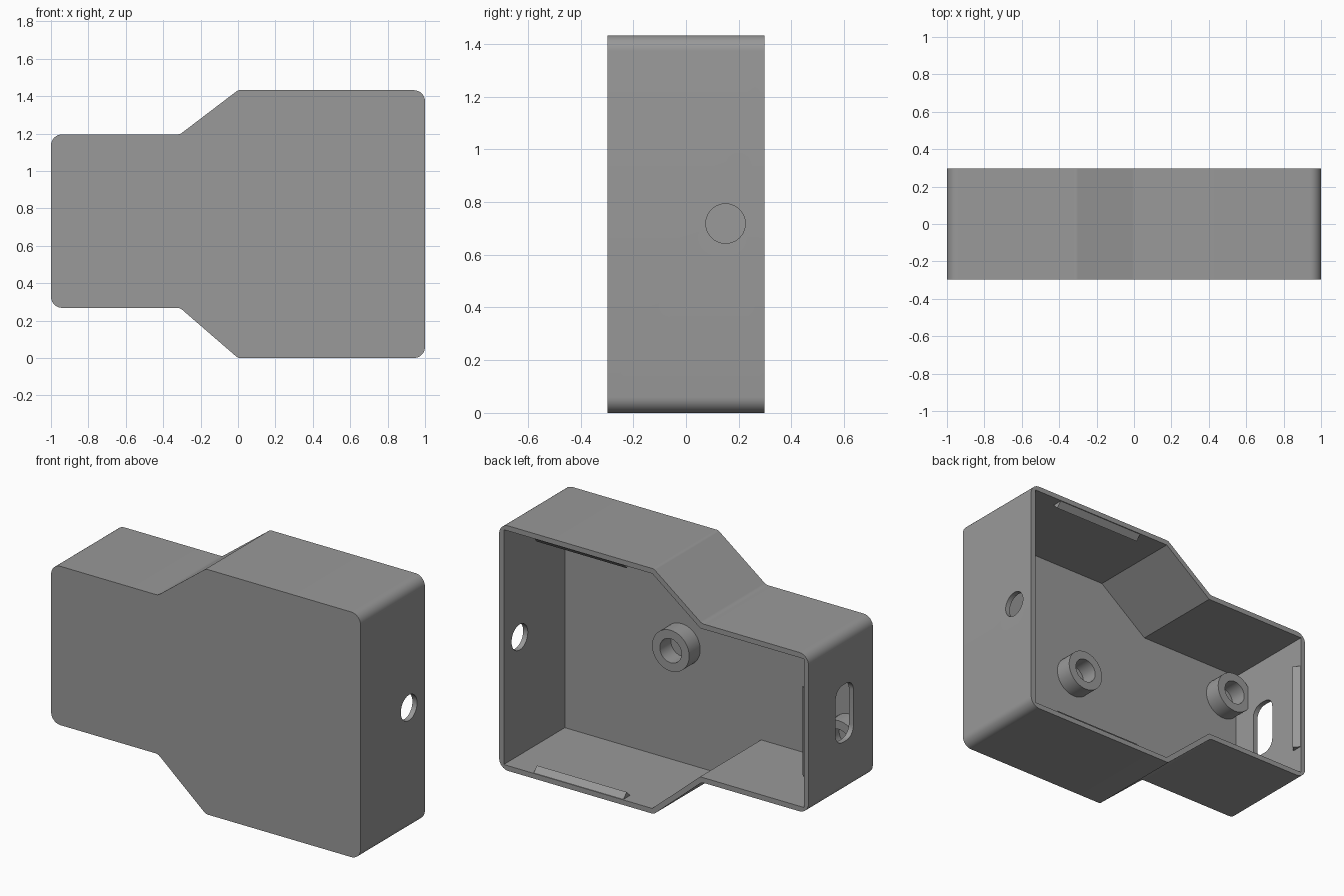
import bpy, bmesh, math
from mathutils import Vector

if "Cube" in bpy.data.objects:
    bpy.data.objects.remove(bpy.data.objects["Cube"])

WALL, BACK, FLOOR = 0.03, 0.297, -0.267
grey = bpy.data.materials.new("grey plastic")
grey.diffuse_color = (0.32, 0.32, 0.32, 1)
grey.use_nodes = True
grey.node_tree.nodes["Principled BSDF"].inputs["Base Color"].default_value = grey.diffuse_color


def fillet(points, radii, steps=8):
    """Round each corner of a closed 2D outline."""
    out, n = [], len(points)
    for i, r in enumerate(radii):
        p = Vector(points[i])
        a = (Vector(points[i - 1]) - p).normalized()
        b = (Vector(points[(i + 1) % n]) - p).normalized()
        half = a.angle(b) / 2
        centre = p + (a + b).normalized() * (r / math.sin(half))
        start = p + a * (r / math.tan(half)) - centre
        end = p + b * (r / math.tan(half)) - centre
        sweep = math.atan2(start.x * end.y - start.y * end.x, start.dot(end))
        for k in range(steps + 1):
            t = sweep * k / steps
            c, s = math.cos(t), math.sin(t)
            out.append(centre + Vector((start.x * c - start.y * s,
                                        start.x * s + start.y * c)))
    return out


def inset(points, d):
    """Offset a counter-clockwise outline inwards with mitred corners."""
    out, n = [], len(points)
    for i in range(n):
        p = Vector(points[i])
        e1 = (p - Vector(points[i - 1])).normalized()
        e2 = (Vector(points[(i + 1) % n]) - p).normalized()
        n1, n2 = Vector((-e1.y, e1.x)), Vector((-e2.y, e2.x))
        out.append(p + (n1 + n2) * (d / (1 + n1.dot(n2))))
    return out


def finish(name, bm):
    bmesh.ops.recalc_face_normals(bm, faces=bm.faces)
    mesh = bpy.data.meshes.new(name)
    bm.to_mesh(mesh)
    bm.free()
    mesh.materials.append(grey)
    obj = bpy.data.objects.new(name, mesh)
    bpy.context.collection.objects.link(obj)
    return obj


def prism(name, outline, axis, lo, hi):
    """Extrude an outline of the two other axes along the given axis."""
    def place(p, h):
        co = [p[0], p[1]]
        co.insert(axis, h)
        return co
    bm = bmesh.new()
    face = bm.faces.new([bm.verts.new(place(p, lo)) for p in outline])
    grown = bmesh.ops.extrude_face_region(bm, geom=[face])["geom"]
    for v in grown:
        if isinstance(v, bmesh.types.BMVert):
            v.co[axis] = hi
    return finish(name, bm)


def activate(obj):
    bpy.ops.object.select_all(action='DESELECT')
    obj.select_set(True)
    bpy.context.view_layer.objects.active = obj


def cut(obj, cutter):
    mod = obj.modifiers.new("cut", 'BOOLEAN')
    mod.operation, mod.solver, mod.object = 'DIFFERENCE', 'EXACT', cutter
    activate(obj)
    bpy.ops.object.modifier_apply(modifier=mod.name)
    bpy.data.objects.remove(cutter)


def smooth(obj):
    activate(obj)
    bpy.ops.object.shade_smooth_by_angle(angle=math.radians(25))


# Case: stepped outline, hollow and open at the back
outline = [(-1, 0.268), (-0.31, 0.268), (0, 0), (1, 0),
           (1, 1.432), (0, 1.432), (-0.31, 1.196), (-1, 1.196)]
radii = [0.06, 0.04, 0.03, 0.06, 0.06, 0.03, 0.04, 0.06]
case = prism("case", fillet(outline, radii), 1, -0.297, BACK)
cut(case, prism("cavity_cutter", inset(outline, WALL), 1, FLOOR, 0.5))

# Round cable hole in the wide end
circle = [(0.15 + 0.075 * math.cos(k * math.pi / 20),
           0.718 + 0.075 * math.sin(k * math.pi / 20)) for k in range(40)]
cut(case, prism("cable_hole_cutter", circle, 0, 0.9, 1.1))

# Rounded slot in the narrow end
slot = [(-0.118, 0.565), (0.047, 0.565), (0.047, 0.899), (-0.118, 0.899)]
cut(case, prism("slot_cutter", fillet(slot, [0.065] * 4), 0, -1.1, -0.93))
smooth(case)


# Hollow screw posts on the floor
def post(name, x, z, outer=0.12, inner=0.07, top=-0.165, sides=40):
    bm = bmesh.new()
    profile = [(outer, FLOOR - 0.01), (outer, top), (inner, top), (inner, FLOOR - 0.01)]
    rings = []
    for r, y in profile:
        rings.append([bm.verts.new((x + r * math.cos(2 * math.pi * k / sides), y,
                                    z + r * math.sin(2 * math.pi * k / sides)))
                      for k in range(sides)])
    for i in range(4):
        a, b = rings[i], rings[(i + 1) % 4]
        for k in range(sides):
            m = (k + 1) % sides
            bm.faces.new((a[k], a[m], b[m], b[k]))
    smooth(finish(name, bm))


post("centre_post", 0.215, 0.72)
post("upper_end_post", -0.873, 0.982)
post("lower_end_post", -0.873, 0.482)

# Triangular snap ridges just inside the rim
Y0, Y1, Y2, RISE = 0.23, 0.262, 0.292, 0.032
for name, wall, sign in (("bottom_ridge", WALL, 1), ("top_ridge", 1.432 - WALL, -1)):
    base = wall - sign * 0.005
    prism(name, [(Y0, base), (Y2, base), (Y2, wall), (Y1, wall + sign * RISE),
                 (Y0, wall)], 0, 0.2, 0.78)
w = -1 + WALL
prism("end_ridge", [(w - 0.005, Y0), (w - 0.005, Y2), (w, Y2), (w + RISE, Y1),
                    (w, Y0)], 2, 0.465, 0.985)
